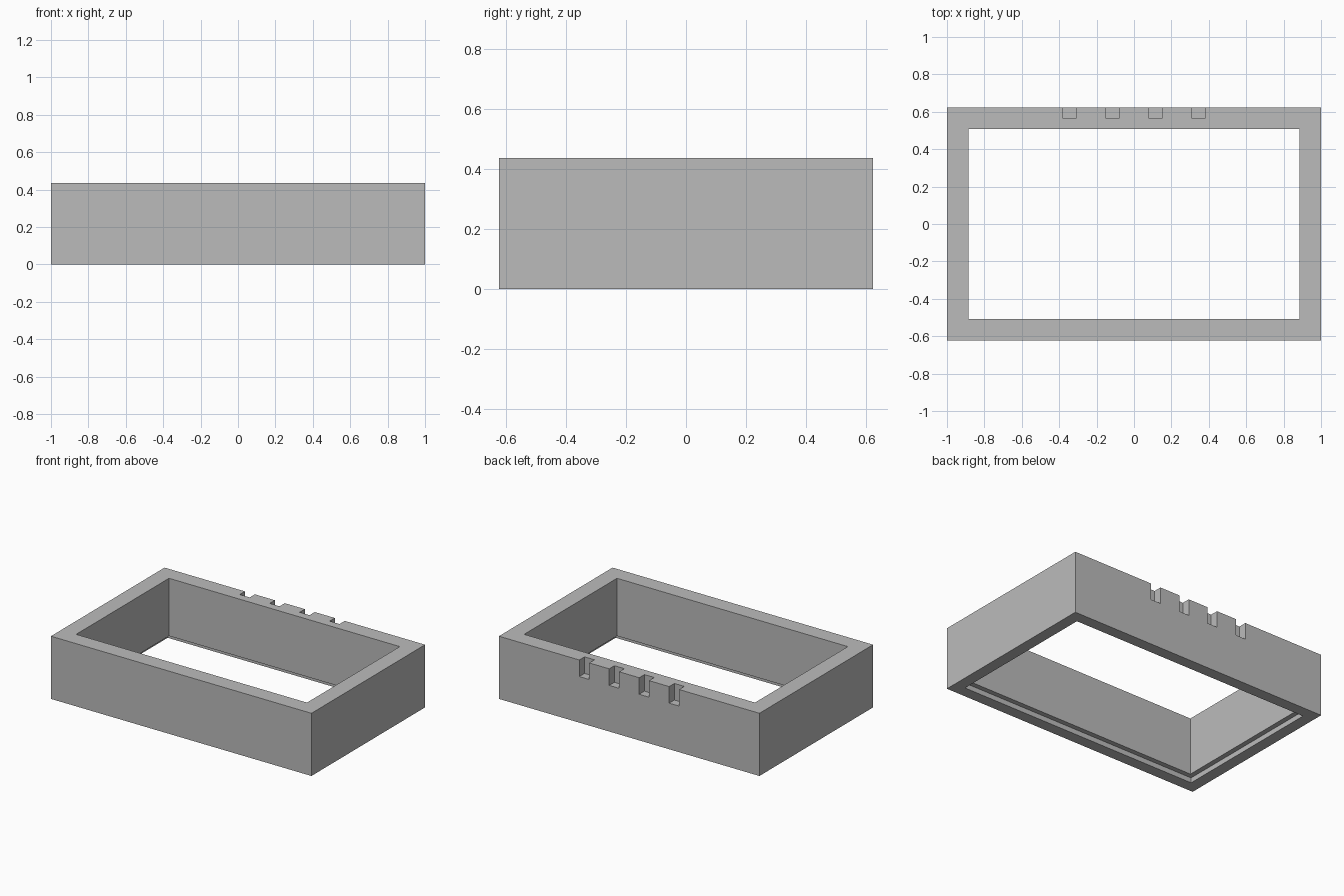
import bpy
import bmesh

default = bpy.data.objects.get("Cube")
if default:
    bpy.data.objects.remove(default, do_unlink=True)

HALF_X, HALF_Y, HEIGHT = 1.0, 0.623, 0.435
WALL, REBATE, LEDGE = 0.114, 0.08, 0.035
NOTCH_W, NOTCH_D, NOTCH_H = 0.076, 0.057, 0.115

grey = bpy.data.materials.new("plain grey")
grey.use_nodes = True
colour = (0.5, 0.5, 0.5, 1)
grey.diffuse_color = colour
grey.node_tree.nodes["Principled BSDF"].inputs["Base Color"].default_value = colour


def finish(name, bm):
    bmesh.ops.recalc_face_normals(bm, faces=bm.faces)
    mesh = bpy.data.meshes.new(name)
    bm.to_mesh(mesh)
    bm.free()
    mesh.materials.append(grey)
    obj = bpy.data.objects.new(name, mesh)
    bpy.context.collection.objects.link(obj)
    return obj


# Rectangular frame: wall cross-section (inset, height) swept round the corners
section = [(0, 0), (0, HEIGHT), (WALL, HEIGHT), (WALL, LEDGE), (REBATE, LEDGE), (REBATE, 0)]
corners = [(-1, -1), (1, -1), (1, 1), (-1, 1)]
bm = bmesh.new()
rings = [[bm.verts.new((sx * (HALF_X - i), sy * (HALF_Y - i), z)) for sx, sy in corners]
         for i, z in section]
for k, ring in enumerate(rings):
    following = rings[(k + 1) % len(rings)]
    for c in range(4):
        d = (c + 1) % 4
        bm.faces.new((ring[c], ring[d], following[d], following[c]))
frame = finish("open_frame", bm)

# Four open notches in the top of the back wall
bm = bmesh.new()
margin = 0.1
for x in (-0.345, -0.115, 0.115, 0.345):
    cube = bmesh.ops.create_cube(bm, size=1)["verts"]
    bmesh.ops.scale(bm, verts=cube, vec=(NOTCH_W, NOTCH_D + margin, NOTCH_H + margin))
    bmesh.ops.translate(bm, verts=cube, vec=(
        x, HALF_Y + (margin - NOTCH_D) / 2, HEIGHT + (margin - NOTCH_H) / 2))
cutter = finish("notch_cutter", bm)
cutter.hide_render = True

cut = frame.modifiers.new("notches", "BOOLEAN")
cut.operation = "DIFFERENCE"
cut.solver = "EXACT"
cut.object = cutter
bpy.context.view_layer.objects.active = frame
bpy.ops.object.modifier_apply(modifier=cut.name)
bpy.data.objects.remove(cutter, do_unlink=True)
